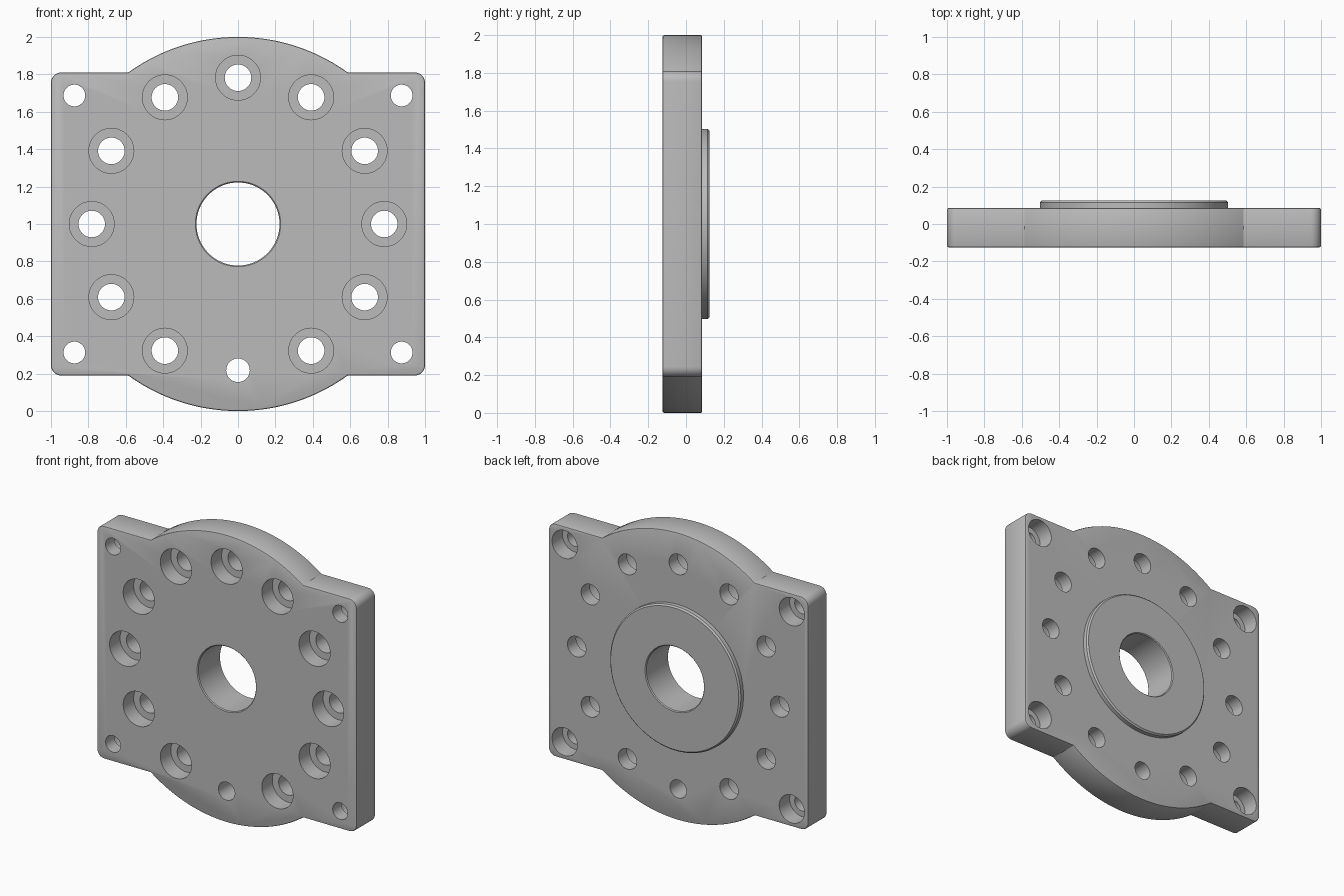
import bpy, bmesh
from math import sin, cos, pi, asin, sqrt, radians

cube = bpy.data.objects.get("Cube")
if cube:
    bpy.data.objects.remove(cube, do_unlink=True)

FRONT, BACK, BOSS_BACK = -0.125, 0.086, 0.125   # depth planes along y
MID_Z = 1.0
HALF_H = 0.81      # half height of the square shoulders
CORNER = 0.055     # rounding of the plate corners
EPS = 0.02         # cutter overshoot

grey = bpy.data.materials.new("machined grey")
grey.use_nodes = True
colour = (0.5, 0.5, 0.5, 1)
grey.diffuse_color = colour
grey.node_tree.nodes["Principled BSDF"].inputs["Base Color"].default_value = colour


def make_object(name, bm):
    bmesh.ops.recalc_face_normals(bm, faces=bm.faces)
    mesh = bpy.data.meshes.new(name)
    bm.to_mesh(mesh)
    bm.free()
    mesh.materials.append(grey)
    obj = bpy.data.objects.new(name, mesh)
    bpy.context.collection.objects.link(obj)
    return obj


def revolve(bm, cx, cz, profile, segs=48):
    """Closed solid of revolution about a y-parallel axis; profile is (radius, y)."""
    rings = [[bm.verts.new((cx + r * cos(2 * pi * i / segs), y,
                            cz + r * sin(2 * pi * i / segs))) for i in range(segs)]
             for r, y in profile]
    for a, b in zip(rings, rings[1:]):
        for i in range(segs):
            j = (i + 1) % segs
            bm.faces.new((a[i], a[j], b[j], b[i]))
    bm.faces.new(rings[0])
    bm.faces.new(rings[-1])


def arc(cx, cz, r, start, end, steps):
    return [(cx + r * cos(start + (end - start) * i / steps),
             cz + r * sin(start + (end - start) * i / steps)) for i in range(steps + 1)]


def combine(target, other, operation):
    mod = target.modifiers.new(operation.title(), 'BOOLEAN')
    mod.operation = operation
    mod.solver = 'EXACT'
    mod.object = other
    bpy.context.view_layer.objects.active = target
    bpy.ops.object.modifier_apply(modifier=mod.name)
    bpy.data.objects.remove(other, do_unlink=True)


# Plate outline: rounded square shoulders with a unit-radius bulge above and below
a = asin(HALF_H)
upper = (arc(1 - CORNER, HALF_H - CORNER, CORNER, 0, pi / 2, 8)
         + arc(0, 0, 1, a, pi - a, 40)
         + arc(CORNER - 1, HALF_H - CORNER, CORNER, pi / 2, pi, 8))
outline = upper + [(-x, -z) for x, z in upper]

bm = bmesh.new()
face = bm.faces.new([bm.verts.new((x, FRONT, z + MID_Z)) for x, z in outline])
extruded = bmesh.ops.extrude_face_region(bm, geom=[face], use_keep_orig=True)
bmesh.ops.translate(bm, vec=(0, BACK - FRONT, 0),
                    verts=[v for v in extruded["geom"] if isinstance(v, bmesh.types.BMVert)])
bmesh.ops.recalc_face_normals(bm, faces=bm.faces)
rims = [e for e in bm.edges if abs(e.verts[0].co.y - e.verts[1].co.y) < 0.001]
bmesh.ops.bevel(bm, geom=rims, offset=0.009, segments=2, profile=0.5, affect='EDGES')
plate = make_object("flange_plate", bm)

# Raised locating boss on the back
bm = bmesh.new()
revolve(bm, 0, MID_Z, [(0.503, BACK - 0.05), (0.503, BOSS_BACK - 0.01),
                       (0.493, BOSS_BACK)], 128)
combine(plate, make_object("locating_boss", bm), 'UNION')

# All holes in one cutter
bm = bmesh.new()

# Central bore with a fine chamfer at both ends
bore, c = 0.222, 0.006
revolve(bm, 0, MID_Z, [(bore + c + EPS, FRONT - EPS), (bore, FRONT + c),
                       (bore, BOSS_BACK - c), (bore + c + EPS, BOSS_BACK + EPS)], 96)

# Bolt circle, counterbored from the front; the lowest hole is plain
for k in range(12):
    ang = k * pi / 6
    cx, cz = 0.782 * cos(ang), MID_Z + 0.782 * sin(ang)
    if k == 9:
        profile = [(0.063, FRONT - EPS), (0.063, BACK + EPS)]
    else:
        step = FRONT + 0.115
        profile = [(0.12, FRONT - EPS), (0.12, step), (0.071, step), (0.071, BACK + EPS)]
    revolve(bm, cx, cz, profile)

# Corner holes, counterbored from the back
for sx in (-1, 1):
    for sz in (-1, 1):
        step = BACK - 0.115
        revolve(bm, sx * 0.875, MID_Z + sz * 0.687,
                [(0.058, FRONT - EPS), (0.058, step), (0.097, step), (0.097, BACK + EPS)])
combine(plate, make_object("hole_cutter", bm), 'DIFFERENCE')

# Smooth curved walls, crisp edges
bpy.ops.object.select_all(action='DESELECT')
plate.select_set(True)
bpy.context.view_layer.objects.active = plate
bpy.ops.object.shade_smooth_by_angle(angle=radians(30))
